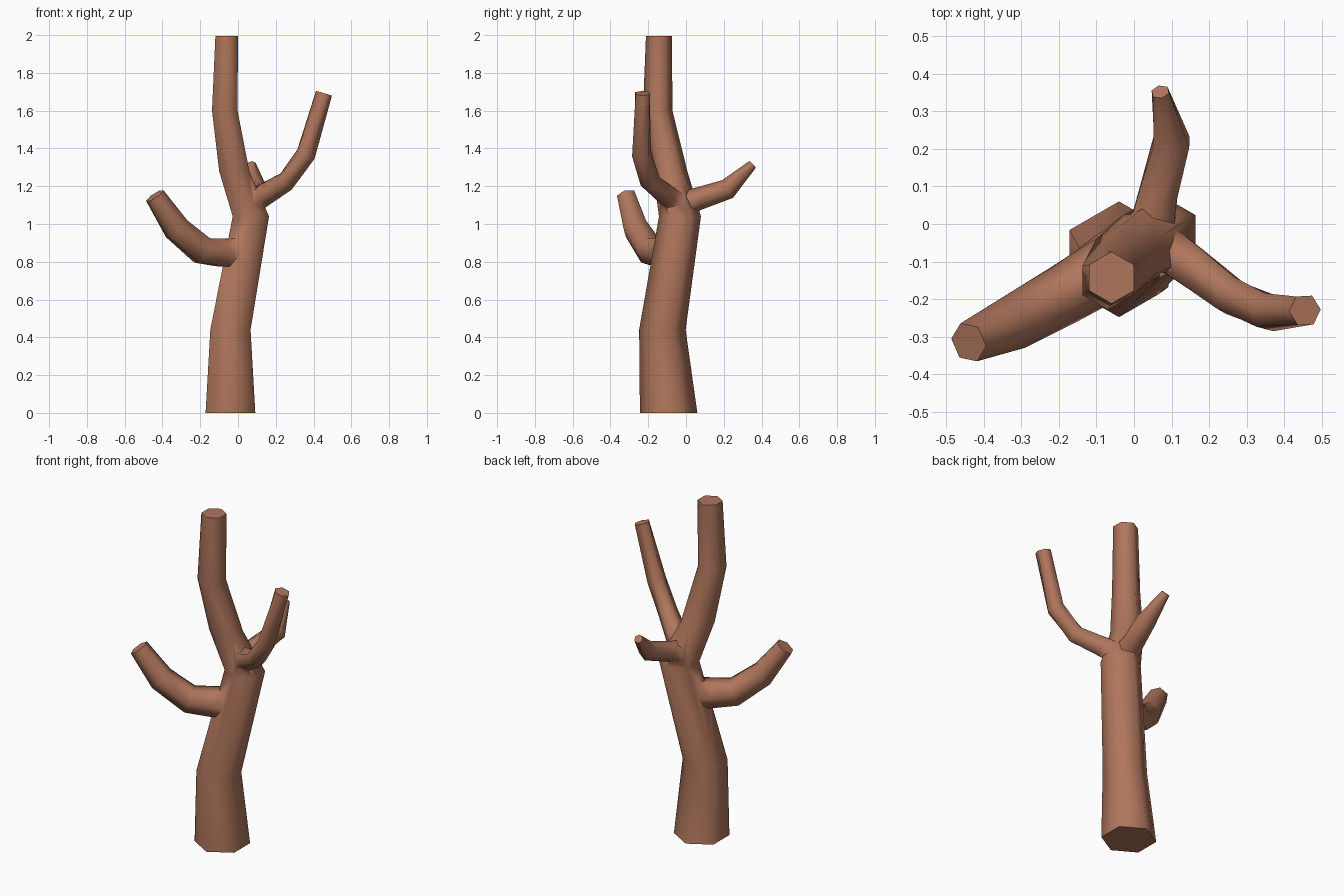
import bpy, bmesh, math
from mathutils import Vector

if "Cube" in bpy.data.objects:
    bpy.data.objects.remove(bpy.data.objects["Cube"])

bark = bpy.data.materials.new("brown bark")
bark.diffuse_color = (0.43, 0.18, 0.107, 1)
bark.use_nodes = True
bark.node_tree.nodes["Principled BSDF"].inputs["Base Color"].default_value = bark.diffuse_color


def tube(name, path, level=False, phase=0.0, sides=6):
    """Six-sided limb swept along (x, y, z, radius) points."""
    pts = [Vector(p[:3]) for p in path]
    bm = bmesh.new()
    rings = []
    for i, p in enumerate(pts):
        if level:
            side, up = Vector((1, 0, 0)), Vector((0, 1, 0))
        else:
            t = Vector()
            if i > 0:
                t += (p - pts[i - 1]).normalized()
            if i < len(pts) - 1:
                t += (pts[i + 1] - p).normalized()
            t.normalize()
            side = t.cross(Vector((0, 0, 1))).normalized()
            up = side.cross(t)
        ring = []
        for k in range(sides):
            a = phase + math.tau * k / sides
            ring.append(bm.verts.new(p + path[i][3] * (up * math.cos(a) + side * math.sin(a))))
        rings.append(ring)
    for r, s in zip(rings, rings[1:]):
        for k in range(sides):
            n = (k + 1) % sides
            bm.faces.new((r[k], r[n], s[n], s[k]))
    bm.faces.new(rings[0])
    bm.faces.new(rings[-1])
    bmesh.ops.recalc_face_normals(bm, faces=bm.faces)
    me = bpy.data.meshes.new(name)
    bm.to_mesh(me)
    bm.free()
    me.materials.append(bark)
    ob = bpy.data.objects.new(name, me)
    bpy.context.collection.objects.link(ob)
    return ob


# Trunk, bending twice on its way up
trunk = tube("trunk", [
    (-0.04, -0.092, 0, 0.152), (-0.04, -0.125, 0.44, 0.123),
    (0.068, -0.032, 1.04, 0.111), (-0.02, -0.085, 1.28, 0.092),
    (-0.07, -0.15, 1.6, 0.078), (-0.06, -0.143, 1.995, 0.069)], level=True)

# Three upturned branches
branches = [
    tube("left_branch", [
        (0.0, -0.08, 0.85, 0.085), (-0.08, -0.125, 0.848, 0.085),
        (-0.19, -0.19, 0.86, 0.08), (-0.325, -0.265, 0.975, 0.073),
        (-0.44, -0.315, 1.15, 0.055)], phase=math.pi / 6),
    tube("right_branch", [
        (0.05, -0.04, 1.10, 0.07), (0.135, -0.1, 1.152, 0.063),
        (0.255, -0.19, 1.225, 0.055), (0.36, -0.235, 1.37, 0.053),
        (0.455, -0.23, 1.692, 0.044)]),
    tube("back_branch", [
        (0.05, 0.0, 1.11, 0.068), (0.062, 0.07, 1.135, 0.06),
        (0.1, 0.22, 1.185, 0.055), (0.07, 0.352, 1.315, 0.025)]),
]

# Fuse the branches into the trunk
for b in branches:
    m = trunk.modifiers.new("join_" + b.name, 'BOOLEAN')
    m.operation = 'UNION'
    m.solver = 'EXACT'
    m.object = b
bpy.context.view_layer.update()
dg = bpy.context.evaluated_depsgraph_get()
fused = bpy.data.meshes.new_from_object(trunk.evaluated_get(dg))
trunk.modifiers.clear()
trunk.data = fused
trunk.name = "tree_trunk_with_branches"
for b in branches:
    bpy.data.objects.remove(b)

bpy.context.view_layer.objects.active = trunk
trunk.select_set(True)
bpy.ops.object.shade_smooth_by_angle(angle=math.radians(65))
